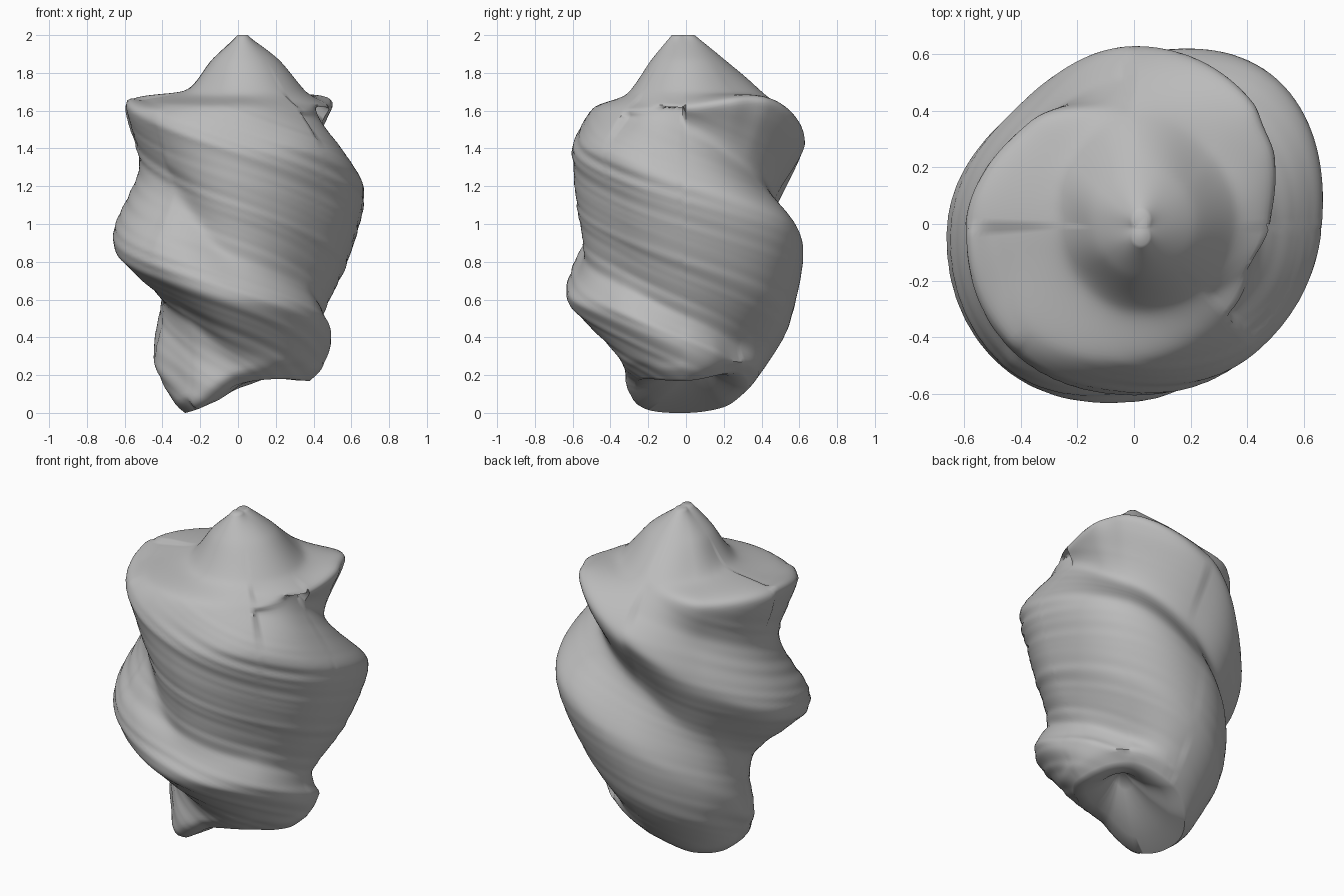
import bpy, bmesh, math
from mathutils import Vector, noise

if "Cube" in bpy.data.objects:
    bpy.data.objects.remove(bpy.data.objects["Cube"])

SEG, RINGS = 144, 130
STEP = math.pi / 4

# Helical features: start step, then (height, radius) every eighth turn
upper_ridge = (-1, [(1.65, .44), (1.62, .48), (1.65, .6), (1.44, .63), (1.15, .585), (.92, .66),
                    (.79, .69), (.6, .63), (.53, .55), (.37, .49), (.27, .43), (.2, .38)])
lower_ridge = (-6, [(1.67, .5), (1.64, .51), (1.64, .59), (1.54, .62), (1.4, .6), (1.38, .62),
                    (1.2, .66), (1.02, .72), (.78, .6), (.52, .51), (.27, .44), (.14, .37)])
back_groove = (-1, [(1.56, .5), (1.5, .45), (1.3, .48), (1.1, .465), (.82, .47), (.6, .4),
                    (.48, .365), (.32, .36), (.3, .42), (.27, .45)])
front_groove = (-6, [(1.57, .55), (1.42, .49), (1.3, .52), (1.18, .51), (.8, .54), (.7, .48),
                     (.51, .45), (.38, .4), (.29, .43)])
belly = (-3, [(1.35, .56), (1.13, .58), (1.03, .56), (.85, .59), (.64, .59), (.45, .54),
              (.3, .47), (.16, .4)])
shoulder = (-4, [(1.66, .5), (1.63, .53), (1.61, .49), (1.6, .46), (1.62, .47)])
FEATURES = (upper_ridge, lower_ridge, back_groove, front_groove, belly, shoulder)
# Rim of the underside and foot of the spire, every eighth turn
base_rim = [(.17, .38), (.21, .35), (.13, .32), (.03, .28), (0, .28), (.02, .3), (.15, .26), (.18, .3)]
spire_foot = [(1.7, .36), (1.7, .37), (1.72, .38), (1.71, .32), (1.71, .27), (1.69, .28),
              (1.69, .31), (1.7, .33)]


def spline(pts, t):
    """Point on a smooth curve through pts at parameter t."""
    i = min(max(int(t), 0), len(pts) - 2)
    f = t - i
    a, b, c, d = [Vector(pts[min(max(i + k, 0), len(pts) - 1)]) for k in (-1, 0, 1, 2)]
    m, n = (c - a) * .4, (d - b) * .4
    return (b * (2*f**3 - 3*f*f + 1) + m * (f**3 - 2*f*f + f)
            + c * (3*f*f - 2*f**3) + n * (f**3 - f*f))


def ring_value(vals, s):
    s %= len(vals)
    return spline(vals[-1:] + vals + vals[:2], s + 1)


def radius_at(prof, z):
    """Radius of a straight-sided profile at a height."""
    for a, b in zip(prof, prof[1:]):
        if a[0] >= z >= b[0]:
            return a[1] + (b[1] - a[1]) * (a[0] - z) / max(a[0] - b[0], 1e-6)
    return prof[-1][1]


def column(angle):
    """Profile from the tip to the underside at one angle, evenly resampled."""
    s = angle / STEP
    rim, foot = ring_value(base_rim, s), ring_value(spire_foot, s)
    heel = rim + Vector((.06, .06))
    solid, fading = [], []
    for start, pts in FEATURES:
        for turn in (-8, 0, 8):
            t = s + turn - start
            end = len(pts) - 1
            if 0 < t < end:
                p = spline(pts, t)
                w = min(1, t, end - t, (foot[0] - p[0]) / .05, (p[0] - heel[0]) / .08)
                if w >= 1:
                    solid.append(p)
                elif w > 0:
                    fading.append((p, w * w * (3 - 2 * w)))
    solid.sort(key=lambda p: -p[0])
    core = [foot] + solid + [heel]
    # Features melt into the surface towards their ends
    blended = [Vector((p[0], radius_at(core, p[0]) * (1 - w) + p[1] * w)) for p, w in fading]
    feats = sorted(solid + blended, key=lambda p: -p[0])
    tip = Vector((2, .02 + .04 * math.sin(angle) ** 2))
    mid = Vector((1.87, foot[1] * .56))
    prof = [tip, mid, foot] + feats + [heel, rim]
    fine = [spline(prof, i / 12) for i in range(12 * (len(prof) - 1) + 1)]
    dist = [0]
    for a, b in zip(fine, fine[1:]):
        dist.append(dist[-1] + (b - a).length)
    out, j = [], 0
    for k in range(RINGS):
        d = dist[-1] * k / (RINGS - 1)
        while j < len(fine) - 2 and dist[j + 1] < d:
            j += 1
        out.append(fine[j].lerp(fine[j + 1], (d - dist[j]) / max(dist[j + 1] - dist[j], 1e-6)))
    return out


def wrinkle(angle, z):
    """Fine creases that follow the twist, strongest at the front."""
    phase = angle + z / .197
    p = Vector((math.cos(phase) * 5, math.sin(phase) * 5, z * 2))
    depth = .007 - .005 * math.sin(angle)
    return noise.noise(p) * depth * min(1, max(0, (1.7 - z) * 4), max(0, z * 4))


# Twisted body, its spire leaning slightly off centre
bm = bmesh.new()
grid = []
for i in range(SEG):
    a = math.tau * i / SEG
    verts = []
    for z, r in column(a):
        r += wrinkle(a, z)
        lean = max(0, z - 1.7) / .3
        verts.append(bm.verts.new((r * math.cos(a) + .025 * lean, r * math.sin(a) - .015 * lean, z)))
    grid.append(verts)
for i in range(SEG):
    left, right = grid[i], grid[(i + 1) % SEG]
    for k in range(RINGS - 1):
        bm.faces.new((left[k], left[k + 1], right[k + 1], right[k]))
bm.faces.new([c[0] for c in grid])

# Hollow underside, rising to a pit
prev = [c[-1] for c in grid]
pit = Vector((.15, .06, .3))
for f in (.25, .55, .8):
    ring = [bm.verts.new(c[-1].co.lerp(pit, f) - Vector((0, 0, .16 * f * (1 - f)))) for c in grid]
    for i in range(SEG):
        j = (i + 1) % SEG
        bm.faces.new((prev[i], ring[i], ring[j], prev[j]))
    prev = ring
apex = bm.verts.new(pit)
for i in range(SEG):
    bm.faces.new((prev[i], apex, prev[(i + 1) % SEG]))
bmesh.ops.recalc_face_normals(bm, faces=bm.faces)

mesh = bpy.data.meshes.new("twisted_body")
bm.to_mesh(mesh)
bm.free()
body = bpy.data.objects.new("twisted_body", mesh)
bpy.context.collection.objects.link(body)

# Plain grey material
grey = bpy.data.materials.new("plain_grey")
grey.use_nodes = True
colour = (.5, .5, .5, 1)
grey.diffuse_color = colour
grey.node_tree.nodes["Principled BSDF"].inputs["Base Color"].default_value = colour
mesh.materials.append(grey)

bpy.context.view_layer.objects.active = body
body.select_set(True)
bpy.ops.object.shade_smooth_by_angle(angle=math.radians(55))
